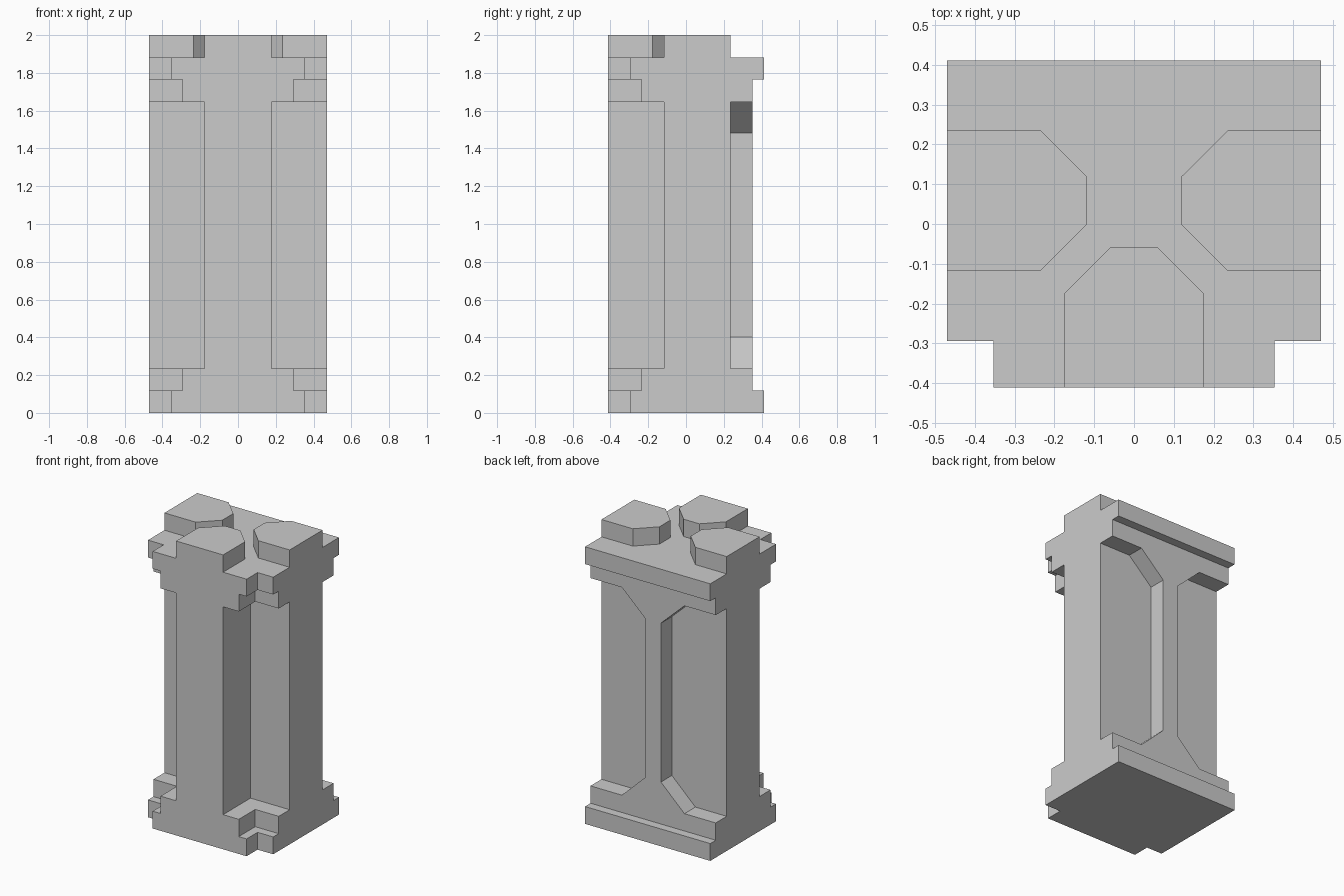
import bpy, bmesh

if "Cube" in bpy.data.objects:
    bpy.data.objects.remove(bpy.data.objects["Cube"])

U = 2 / 34  # the model sits on a grid of 34 units in height

stone = bpy.data.materials.new("plain_grey")
stone.diffuse_color = (0.6, 0.6, 0.6, 1)
stone.use_nodes = True
stone.node_tree.nodes["Principled BSDF"].inputs["Base Color"].default_value = stone.diffuse_color


def mirrored(half):
    """Close a right-hand half outline by mirroring it across x = 0."""
    return half + [(-x, y) for x, y in reversed(half)]


def prism(name, outline, lo, hi, axis="z"):
    """Extrude an outline (grid units) along z, or an xz outline along y."""
    def place(p, h):
        return (p[0] * U, p[1] * U, h * U) if axis == "z" else (p[0] * U, h * U, p[1] * U)
    bm = bmesh.new()
    low = [bm.verts.new(place(p, lo)) for p in outline]
    high = [bm.verts.new(place(p, hi)) for p in outline]
    bm.faces.new(low)
    bm.faces.new(high)
    n = len(outline)
    for i in range(n):
        j = (i + 1) % n
        bm.faces.new((low[i], low[j], high[j], high[i]))
    bmesh.ops.recalc_face_normals(bm, faces=bm.faces)
    mesh = bpy.data.meshes.new(name)
    bm.to_mesh(mesh)
    bm.free()
    mesh.materials.append(stone)
    obj = bpy.data.objects.new(name, mesh)
    bpy.context.collection.objects.link(obj)
    return obj


# Slab outlines: wide step, narrow step (front corners are notched)
wide = mirrored([(6, -7), (6, -5), (8, -5), (8, 7)])
narrow = mirrored([(3, -7), (5, -7), (5, -4), (8, -4), (8, 6)])
# Narrow steps keep the front and side pillars flush with the wide ones
prism("base_wide_step", wide, 0, 2)
prism("base_narrow_step", narrow, 2, 4)
prism("cap_narrow_step", narrow, 28, 30)
prism("cap_wide_step", wide, 30, 32)

# T-shaped shaft: one front pillar and two side pillars
prism("shaft", mirrored([(3, -7), (3, -2), (8, -2), (8, 4)]), 4, 28)

# Rear rib that flares where it meets the base and the cap
prism("rear_rib", mirrored([(4, 4), (1, 6.85), (1, 25.2), (4, 28)]), 4, 6, axis="y")

# Chamfered crown blocks on top of the three pillars
prism("front_crown", mirrored([(3, -7), (3, -3), (1, -1)]), 32, 34)
side = [(8, -2), (4, -2), (2, 0), (2, 2), (4, 4), (8, 4)]
for label, s in (("right", 1), ("left", -1)):
    prism(label + "_crown", [(s * x, y) for x, y in side], 32, 34)
